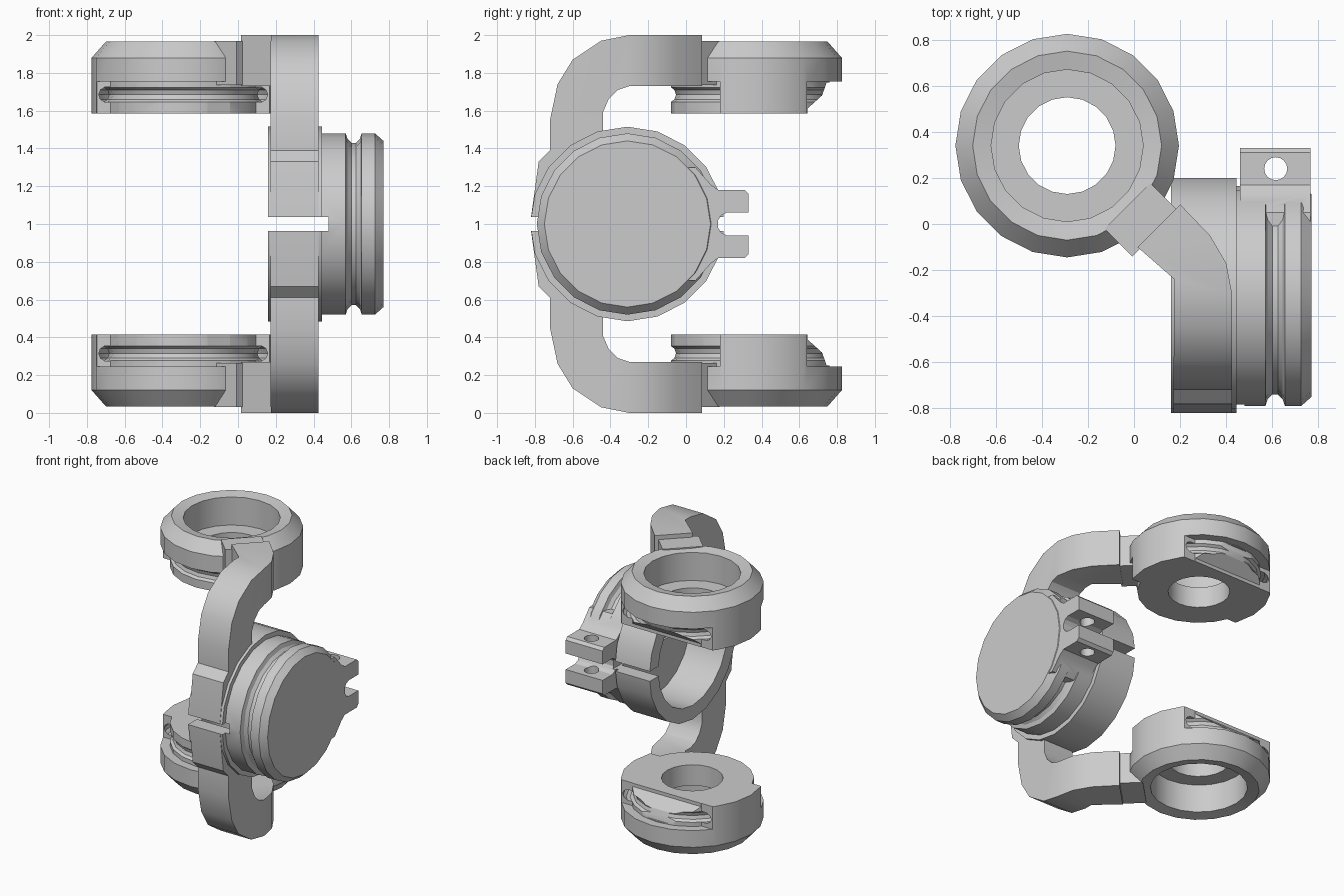
import bpy, bmesh
from math import radians, cos, sin, pi
from mathutils import Matrix, Vector

if "Cube" in bpy.data.objects:
    bpy.data.objects.remove(bpy.data.objects["Cube"])

SIDES = 20
RING = (-0.29, 0.34)      # ring axis in x, y
HUB_Y = -0.31             # hub axis runs along x; z is built around 0, lifted by 1 at the end


def finish(name, bm):
    bmesh.ops.recalc_face_normals(bm, faces=bm.faces)
    me = bpy.data.meshes.new(name)
    bm.to_mesh(me)
    bm.free()
    ob = bpy.data.objects.new(name, me)
    bpy.context.collection.objects.link(ob)
    return ob


def lathe(name, profile, closed=True, hub=False, n=SIDES, at=RING):
    """Loft (radius, height) points round the ring axis, or round the hub axis."""
    bm = bmesh.new()
    loops = [[bm.verts.new((r * cos(2 * pi * i / n), r * sin(2 * pi * i / n), h))
              for i in range(n)] for r, h in profile]
    pairs = list(zip(loops, loops[1:]))
    if closed:
        pairs.append((loops[-1], loops[0]))
    else:
        bm.faces.new(loops[0])
        bm.faces.new(loops[-1])
    for a, b in pairs:
        for i in range(n):
            j = (i + 1) % n
            bm.faces.new((a[i], a[j], b[j], b[i]))
    if hub:
        m = Matrix.Translation((0, HUB_Y, 0)) @ Matrix.Rotation(pi / 2, 4, 'Y')
    else:
        m = Matrix.Translation((at[0], at[1], 0))
    bm.transform(m)
    return finish(name, bm)


def prism(name, pts, axis, lo, hi):
    """Extrude (y, z) points along x, or (x, y) points along z."""
    bm = bmesh.new()
    place = (lambda p, h: (h, *p)) if axis == 'x' else (lambda p, h: (*p, h))
    f = bm.faces.new([bm.verts.new(place(p, lo)) for p in pts])
    ext = bmesh.ops.extrude_face_region(bm, geom=[f])['geom']
    bmesh.ops.translate(bm, verts=[g for g in ext if isinstance(g, bmesh.types.BMVert)],
                        vec=Vector(place((0, 0), hi - lo)))
    return finish(name, bm)


def box(name, x, y, z):
    return prism(name, [(x[0], y[0]), (x[1], y[0]), (x[1], y[1]), (x[0], y[1])], 'z', *z)


def apply(ob, mod):
    bpy.context.view_layer.objects.active = ob
    bpy.ops.object.modifier_apply(modifier=mod.name)


def boolean(ob, tool, op='DIFFERENCE'):
    mod = ob.modifiers.new('cut', 'BOOLEAN')
    mod.operation, mod.solver, mod.object = op, 'EXACT', tool
    apply(ob, mod)
    bpy.data.objects.remove(tool)


def sym(pts):
    return pts + [(y, -z) for y, z in reversed(pts)]


def cylinder(name, r, lo, hi, **kw):
    return lathe(name, [(r, lo), (r, hi)], closed=False, **kw)


def cut_bore_and_slit(ob):
    boolean(ob, cylinder('bore', 0.41, 0.1, 0.465, hub=True))
    boolean(ob, box('slit', (0.05, 0.48), (-1, 0.5), (-0.037, 0.037)))


# Bearing ring: chamfered rim, recessed seat and through hole
ring = lathe('end_ring', [(0.21, 0.585), (0.485, 0.585), (0.485, 0.88), (0.41, 0.965),
                          (0.33, 0.95), (0.33, 0.74), (0.21, 0.74)])
# Front and back reliefs that leave a round core
for y in ((-0.4, 0.18), (0.64, 1.1)):
    relief = box('relief', (-1, 0.5), y, (0.5, 0.755))
    boolean(relief, cylinder('core', 0.42, 0.4, 0.9))
    boolean(ring, relief)
# Sloped trim across the back of the core
boolean(ring, prism('trim', [(0.642, 0.5), (0.642, 0.61), (0.72, 0.68), (0.745, 0.75),
                             (1, 0.75), (1, 0.5)], 'x', -1, 0.5))
# Round channel through the side blocks and round the core
channel = [(0.435 + 0.042 * cos(a * pi / 5), 0.685 + 0.042 * sin(a * pi / 5)) for a in range(10)]
boolean(ring, lathe('channel', channel))

# Neck joining ring and arm at 45 degrees
d, s = Vector((0.7071, -0.7071)), Vector((0.7071, 0.7071))
c = Vector(RING)
neck = prism('ring_neck', [tuple(c + d * a + s * b) for a, b in
                           ((0.37, -0.14), (0.54, -0.14), (0.54, 0.14), (0.37, 0.14))],
             'z', 0.735, 0.968)
for ob in (ring, neck):
    mod = ob.modifiers.new('mirror', 'MIRROR')
    mod.use_axis = (False, False, True)
    apply(ob, mod)

# C-shaped arm: side profile intersected with its bent plan
outer = [(0.3, 1), (-0.3, 1), (-0.45, 0.97), (-0.6, 0.87), (-0.68, 0.74), (-0.72, 0.55),
         (-0.72, 0.39), (-0.78, 0.33), (-0.82, 0.04)]
inner = [(0.3, 0.73), (-0.3, 0.73), (-0.36, 0.71), (-0.41, 0.66), (-0.44, 0.59), (-0.44, 0.48)]
arm = prism('yoke_arm', sym(outer) + list(reversed(sym(inner))), 'x', -0.2, 0.6)
plan = [(0.17, -0.9), (0.425, -0.9), (0.425, -0.3), (0.40, -0.17), (0.33, -0.05),
        (0.2, 0.085), (0.015, -0.1), (0.175, -0.24)]
boolean(arm, prism('plan', plan, 'z', -1.2, 1.2), 'INTERSECT')
cut_bore_and_slit(arm)

# Split clamp collar
collar = cylinder('clamp_collar', 0.515, 0.16, 0.445, hub=True)
cut_bore_and_slit(collar)

# Grooved end cap with a slotted, drilled tab
cap = lathe('hub_cap', [(0.48, 0.43), (0.48, 0.57), (0.45, 0.58), (0.43, 0.6),
                        (0.43, 0.625), (0.45, 0.645), (0.48, 0.655), (0.48, 0.725),
                        (0.44, 0.77)], closed=False, hub=True)
tab = [(-0.1, 0.3), (0.05, 0.3), (0.13, 0.21), (0.17, 0.18), (0.31, 0.18), (0.33, 0.16)]
boolean(cap, prism('tab', sym(tab), 'x', 0.46, 0.766), 'UNION')
slot = [(0.5, 0.06), (0.215, 0.06), (0.185, 0.045), (0.17, 0.02)]
boolean(cap, prism('slot', sym(slot), 'x', 0.3, 0.9))
boolean(cap, cylinder('bolt_hole', 0.05, -0.4, 0.4, n=16, at=(0.615, 0.24)))
cut_bore_and_slit(cap)

# Lift to the ground and shade
bpy.ops.object.select_all(action='DESELECT')
for ob in (ring, neck, arm, collar, cap):
    ob.data.transform(Matrix.Translation((0, 0, 1)))
    ob.select_set(True)
bpy.context.view_layer.objects.active = ring
bpy.ops.object.shade_smooth_by_angle(angle=radians(25))
